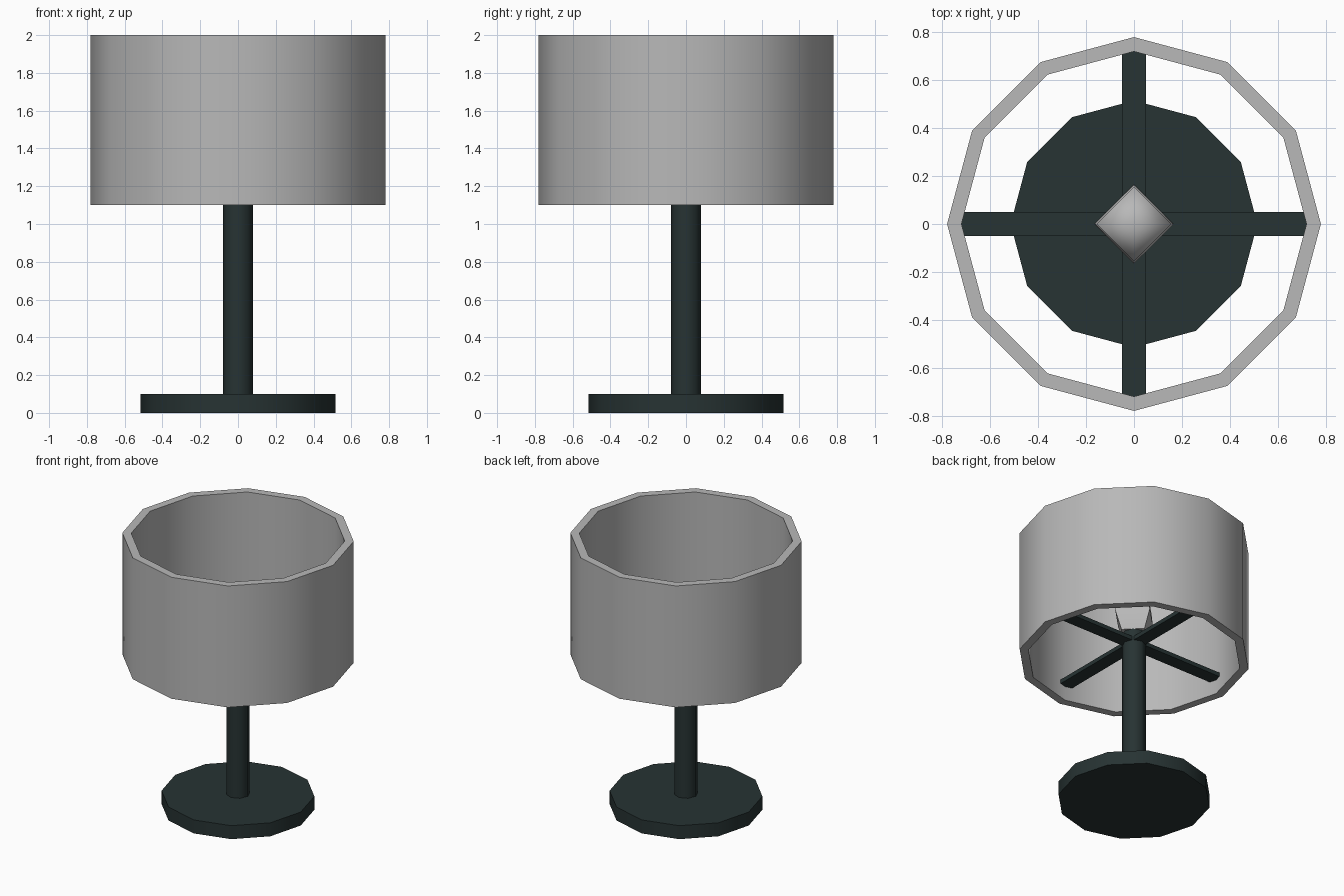
import bpy, bmesh, math

if "Cube" in bpy.data.objects:
    bpy.data.objects.remove(bpy.data.objects["Cube"])


def material(name, rgb):
    m = bpy.data.materials.new(name)
    m.diffuse_color = (*rgb, 1)
    m.use_nodes = True
    m.node_tree.nodes["Principled BSDF"].inputs["Base Color"].default_value = m.diffuse_color
    return m


dark = material("dark_metal", (0.020, 0.033, 0.033))
grey = material("shade_grey", (0.48, 0.48, 0.48))


def lathe(name, profile, sides, mat, closed=False, smooth=40):
    """Revolve (radius, z) points around z; radius 0 makes a pole."""
    bm = bmesh.new()
    rings = []
    for r, z in profile:
        if r == 0:
            rings.append([bm.verts.new((0, 0, z))] * sides)
        else:
            rings.append([bm.verts.new((r * math.cos(math.tau * i / sides),
                                        r * math.sin(math.tau * i / sides), z))
                          for i in range(sides)])
    pairs = list(zip(rings, rings[1:]))
    if closed:
        pairs.append((rings[-1], rings[0]))
    for a, b in pairs:
        for i in range(sides):
            j = (i + 1) % sides
            bm.faces.new(list(dict.fromkeys((a[i], a[j], b[j], b[i]))))
    if not closed:
        for ring, (r, z) in ((rings[0], profile[0]), (rings[-1], profile[-1])):
            if r > 0:
                bm.faces.new(ring)
    bmesh.ops.recalc_face_normals(bm, faces=bm.faces)
    return finish(name, bm, mat, smooth)


def finish(name, bm, mat, smooth=None):
    me = bpy.data.meshes.new(name)
    bm.to_mesh(me)
    bm.free()
    ob = bpy.data.objects.new(name, me)
    bpy.context.collection.objects.link(ob)
    me.materials.append(mat)
    if smooth:
        bpy.ops.object.select_all(action='DESELECT')
        ob.select_set(True)
        bpy.context.view_layer.objects.active = ob
        bpy.ops.object.shade_smooth_by_angle(angle=math.radians(smooth))
    return ob


# Round foot and stem
lathe("base", [(0.515, 0), (0.515, 0.1)], 12, dark)
lathe("stem", [(0.08, 0.1), (0.08, 1.3)], 8, dark, smooth=50)

# Open drum shade with wall thickness
lathe("lampshade", [(0.78, 1.1), (0.78, 2.0), (0.72, 2.0), (0.72, 1.1)],
      12, grey, closed=True)

# Four-sided bulb on top of the stem
lathe("bulb", [(0.11, 1.29), (0.165, 1.42), (0.155, 1.5), (0, 1.6)], 4, grey, smooth=60)

# Crossed arms that carry the shade
for k, name in enumerate(("side_arm", "depth_arm")):
    bm = bmesh.new()
    bmesh.ops.create_cube(bm, size=1)
    for v in bm.verts:
        v.co.x *= 1.46
        v.co.y *= 0.1
        v.co.z = v.co.z * 0.03 + 1.22
    ob = finish(name, bm, dark)
    ob.rotation_euler.z = k * math.pi / 2
